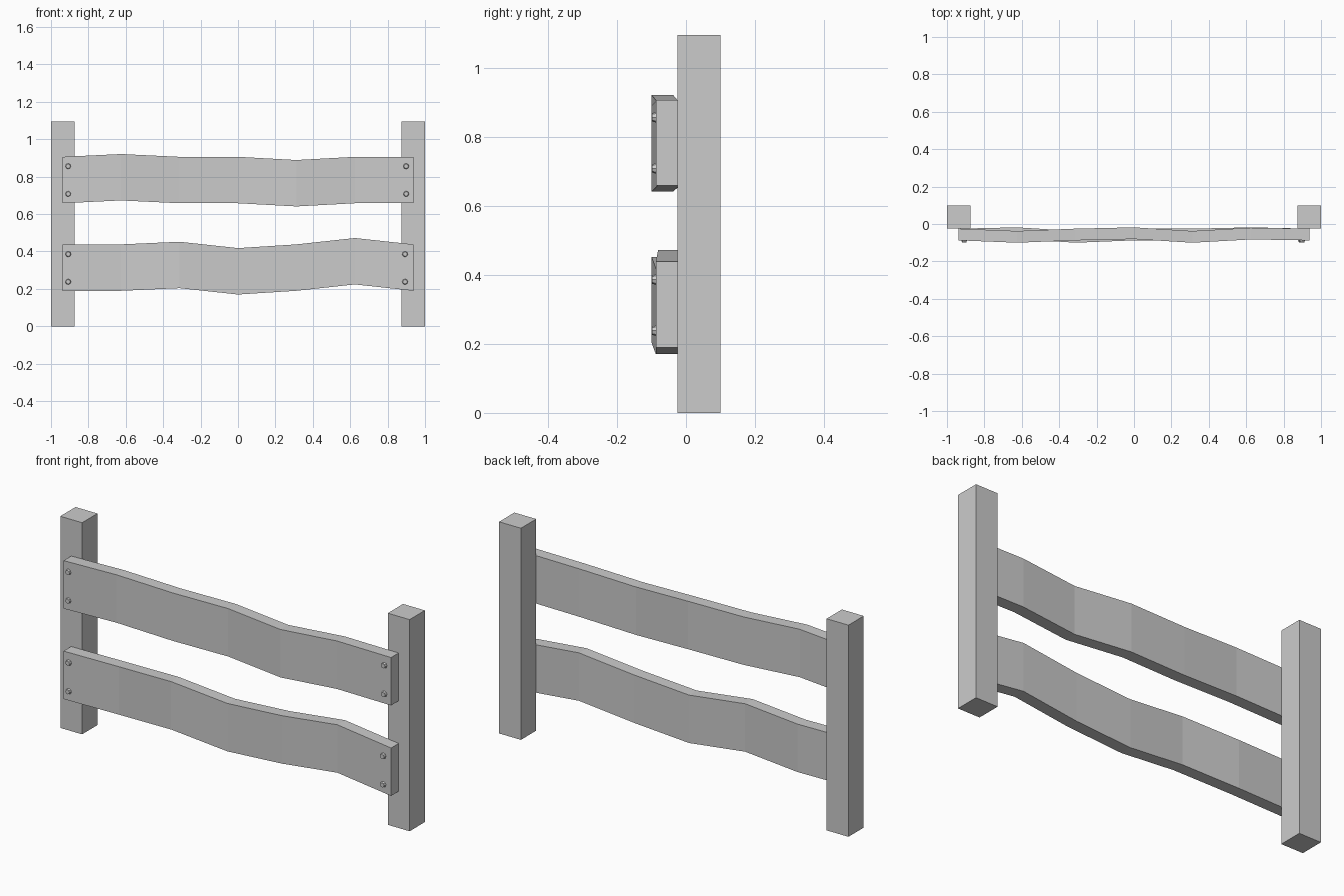
import bpy, bmesh, math
from mathutils import Matrix

if "Cube" in bpy.data.objects:
    bpy.data.objects.remove(bpy.data.objects["Cube"])


def finish(name, bm):
    bmesh.ops.recalc_face_normals(bm, faces=bm.faces[:])
    mesh = bpy.data.meshes.new(name)
    bm.to_mesh(mesh)
    bm.free()
    obj = bpy.data.objects.new(name, mesh)
    bpy.context.collection.objects.link(obj)
    return obj


def post(name, x):
    bm = bmesh.new()
    m = Matrix.Translation((x, 0.0375, 0.5475)) @ Matrix.Diagonal((0.125, 0.125, 1.095, 1))
    bmesh.ops.create_cube(bm, size=1, matrix=m)
    finish(name, bm)


def rail(name, z, bends):
    """Warped plank: one rectangular section per (y shift, z shift)."""
    bm = bmesh.new()
    rings = []
    for i, (dy, dz) in enumerate(bends):
        x = -0.9375 + 1.875 * i / (len(bends) - 1)
        section = [(-0.0875, 0), (-0.025, 0), (-0.025, 0.248), (-0.0875, 0.248)]
        rings.append([bm.verts.new((x, y + dy, z + h + dz)) for y, h in section])
    for a, b in zip(rings, rings[1:]):
        for k in range(4):
            n = (k + 1) % 4
            bm.faces.new((a[k], a[n], b[n], b[k]))
    bm.faces.new(rings[0])
    bm.faces.new(rings[-1])
    finish(name, bm)


def bolt(name, x, z):
    bm = bmesh.new()
    m = Matrix.Translation((x, -0.091, z)) @ Matrix.Rotation(math.pi / 2, 4, 'X')
    bmesh.ops.create_cone(bm, cap_ends=True, segments=8, radius1=0.016,
                          radius2=0.012, depth=0.014, matrix=m)
    finish(name, bm)


# Upright posts
post("left_post", -0.9375)
post("right_post", 0.9375)

# Warped rails
rail("upper_rail", 0.658, [(0, 0), (-0.0125, 0.015), (0, 0), (0.007, 0),
                           (-0.0125, -0.017), (0.005, 0), (0, 0)])
rail("lower_rail", 0.19, [(0, 0), (0.007, 0), (-0.0125, 0.014), (0, -0.02),
                          (0, 0), (0.007, 0.034), (0, 0)])

# Bolt heads, two at each rail end
for row, z, right_x in (("upper", 0.708, 0.899), ("lower", 0.238, 0.893)):
    for side, x in (("left", -0.908), ("right", right_x)):
        for i in range(2):
            bolt(f"{row}_{side}_bolt_{i + 1}", x, z + i * 0.148)
